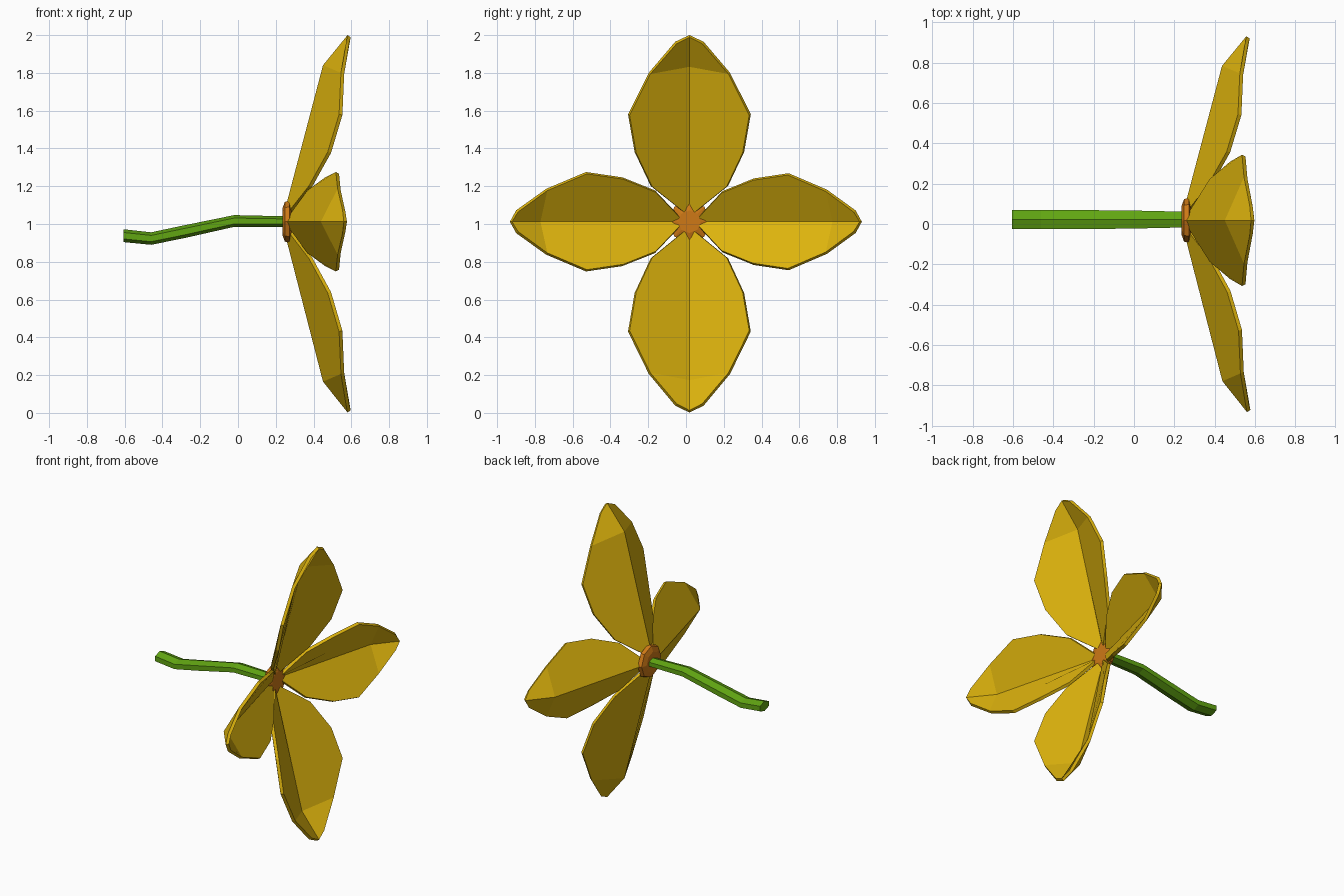
import bpy, math

if "Cube" in bpy.data.objects:
    bpy.data.objects.remove(bpy.data.objects["Cube"])

CY, CZ = 0.018, 1.012   # flower axis runs along x through this point


def material(name, rgb):
    m = bpy.data.materials.new(name)
    m.diffuse_color = (*rgb, 1)
    m.use_nodes = True
    m.node_tree.nodes["Principled BSDF"].inputs["Base Color"].default_value = m.diffuse_color
    return m


YELLOW = material("yellow", (0.72, 0.45, 0.004))
ORANGE = material("orange", (0.62, 0.19, 0.008))
GREEN = material("green", (0.12, 0.38, 0.006))


def make(name, verts, faces, mat):
    me = bpy.data.meshes.new(name)
    me.from_pydata(verts, [], faces)
    me.materials.append(mat)
    ob = bpy.data.objects.new(name, me)
    bpy.context.collection.objects.link(ob)
    return ob


def tube(name, rings, mat):
    # skin a list of equal-sided rings and cap both ends
    n = len(rings[0])
    faces = [(k * n + i, k * n + (i + 1) % n, (k + 1) * n + (i + 1) % n, (k + 1) * n + i)
             for k in range(len(rings) - 1) for i in range(n)]
    faces += [tuple(reversed(range(n))), tuple(range((len(rings) - 1) * n, len(rings) * n))]
    return make(name, [v for r in rings for v in r], faces, mat)


# Petal outline: forward x, half width, distance from axis
EDGE = [(0.265, 0.03, 0.05), (0.375, 0.205, 0.19), (0.475, 0.29, 0.37),
        (0.535, 0.325, 0.57), (0.545, 0.215, 0.79), (0.573, 0.075, 0.955)]
BASE, FOLD, TIP = (0.245, 0, 0.05), (0.45, 0, 0.83), (0.58, 0, 0.99)


def petal(name, angle, length, width, depth):
    pts = [BASE, FOLD, TIP] + EDGE + [(x, -w, r) for x, w, r in EDGE]
    c, s = math.cos(angle), math.sin(angle)
    verts = []
    for x, w, r in pts:
        w, r = w * width, r * length
        verts.append((0.25 + (x - 0.25) * depth,
                      CY + w * c + r * s, CZ - w * s + r * c))
    faces = [(0, 3, 4, 5, 6, 7, 1), (1, 7, 8, 2),
             (1, 13, 12, 11, 10, 9, 0), (2, 14, 13, 1)]
    ob = make(name, verts, faces, YELLOW)
    mod = ob.modifiers.new("thickness", 'SOLIDIFY')
    mod.thickness = 0.02
    mod.offset = 1
    return ob


# Four folded petals
petal("petal_top", 0, 0.998, 1.0, 1.0)
petal("petal_right", math.pi / 2, 0.922, 0.79, 0.93)
petal("petal_bottom", math.pi, 1.02, 1.0, 1.0)
petal("petal_left", -math.pi / 2, 0.96, 0.81, 0.94)

# Faceted flower centre
hub = []
for x, r in [(0.235, 0.07), (0.248, 0.105), (0.272, 0.112), (0.287, 0.06)]:
    hub.append([(x, CY + r * math.cos(i * math.pi / 4), CZ + r * math.sin(i * math.pi / 4))
                for i in range(8)])
tube("flower_centre", hub, ORANGE)

# Bent six-sided stem: x, z, half width, half height
stem = []
for x, z, w, h in [(-0.605, 0.938, 0.047, 0.034), (-0.46, 0.923, 0.048, 0.033),
                   (-0.29, 0.958, 0.047, 0.034), (-0.02, 1.016, 0.045, 0.031),
                   (0.25, 1.013, 0.039, 0.028)]:
    stem.append([(x, 0.022 + w / 0.866 * math.cos(a), z + h * math.sin(a))
                 for a in [math.pi / 6 + i * math.pi / 3 for i in range(6)]])
tube("stem", stem, GREEN)
